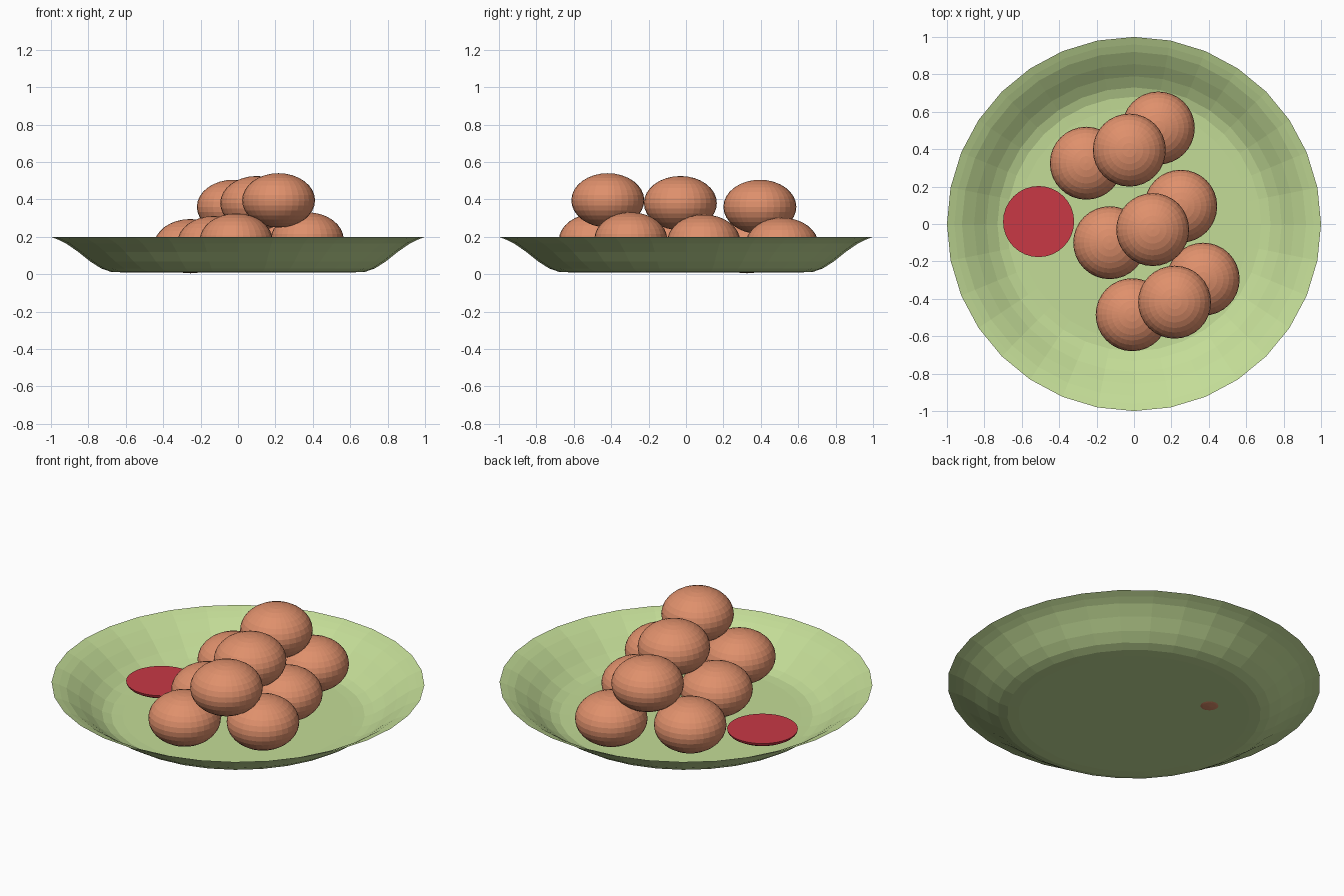
import bpy, bmesh, math

if "Cube" in bpy.data.objects:
    bpy.data.objects.remove(bpy.data.objects["Cube"])


def material(name, color):
    m = bpy.data.materials.new(name)
    m.diffuse_color = (*color, 1)
    m.use_nodes = True
    m.node_tree.nodes["Principled BSDF"].inputs["Base Color"].default_value = m.diffuse_color
    return m


def finish(name, bm, mat, location=(0, 0, 0)):
    bmesh.ops.recalc_face_normals(bm, faces=bm.faces)
    mesh = bpy.data.meshes.new(name)
    bm.to_mesh(mesh)
    bm.free()
    mesh.materials.append(mat)
    obj = bpy.data.objects.new(name, mesh)
    obj.location = location
    bpy.context.collection.objects.link(obj)
    return obj


def lathe(name, profile, mat, sides=32, location=(0, 0, 0), cap_last=False):
    # Rings of (radius, height); first ring is capped, last optionally
    bm = bmesh.new()
    rings = [[bm.verts.new((r * math.cos(2 * math.pi * i / sides),
                            r * math.sin(2 * math.pi * i / sides), z))
              for i in range(sides)] for r, z in profile]
    for a, b in zip(rings, rings[1:]):
        for i in range(sides):
            j = (i + 1) % sides
            bm.faces.new((a[i], a[j], b[j], b[i]))
    bm.faces.new(rings[0][::-1])
    if cap_last:
        bm.faces.new(rings[-1])
    return finish(name, bm, mat, location)


green = material("plate_green", (0.55, 0.72, 0.31))
orange = material("ball_orange", (0.74, 0.28, 0.15))
red = material("sauce_red", (0.58, 0.04, 0.06))

# Shallow plate with a flared rim
lathe("plate", [(0.62, 0.010), (0.68, 0.013), (0.73, 0.030), (0.79, 0.068),
                (0.855, 0.120), (0.92, 0.165), (0.96, 0.184), (1.0, 0.2)], green)

# Flat-topped pool of sauce with a shallow rounded underside
angles = [math.radians(a) for a in (80, 65, 50, 35, 20, 10, 0)]
lathe("sauce", [(0.19 * math.cos(a), -0.055 * math.sin(a)) for a in angles],
      red, location=(-0.51, 0.013, 0.075), cap_last=True)

# Squashed balls: three pairs on the plate, one resting on each pair
balls = [(-0.255, 0.325, 0.15), (0.13, 0.513, 0.157), (-0.025, 0.395, 0.36),
         (-0.13, -0.10, 0.166), (0.25, 0.095, 0.174), (0.10, -0.03, 0.38),
         (-0.01, -0.485, 0.18), (0.37, -0.295, 0.186), (0.217, -0.418, 0.395)]
for n, pos in enumerate(balls, 1):
    bm = bmesh.new()
    bmesh.ops.create_uvsphere(bm, u_segments=32, v_segments=16, radius=0.195)
    bmesh.ops.scale(bm, vec=(1, 1, 0.145 / 0.195), verts=bm.verts)
    finish(f"ball_{n}", bm, orange, pos)
